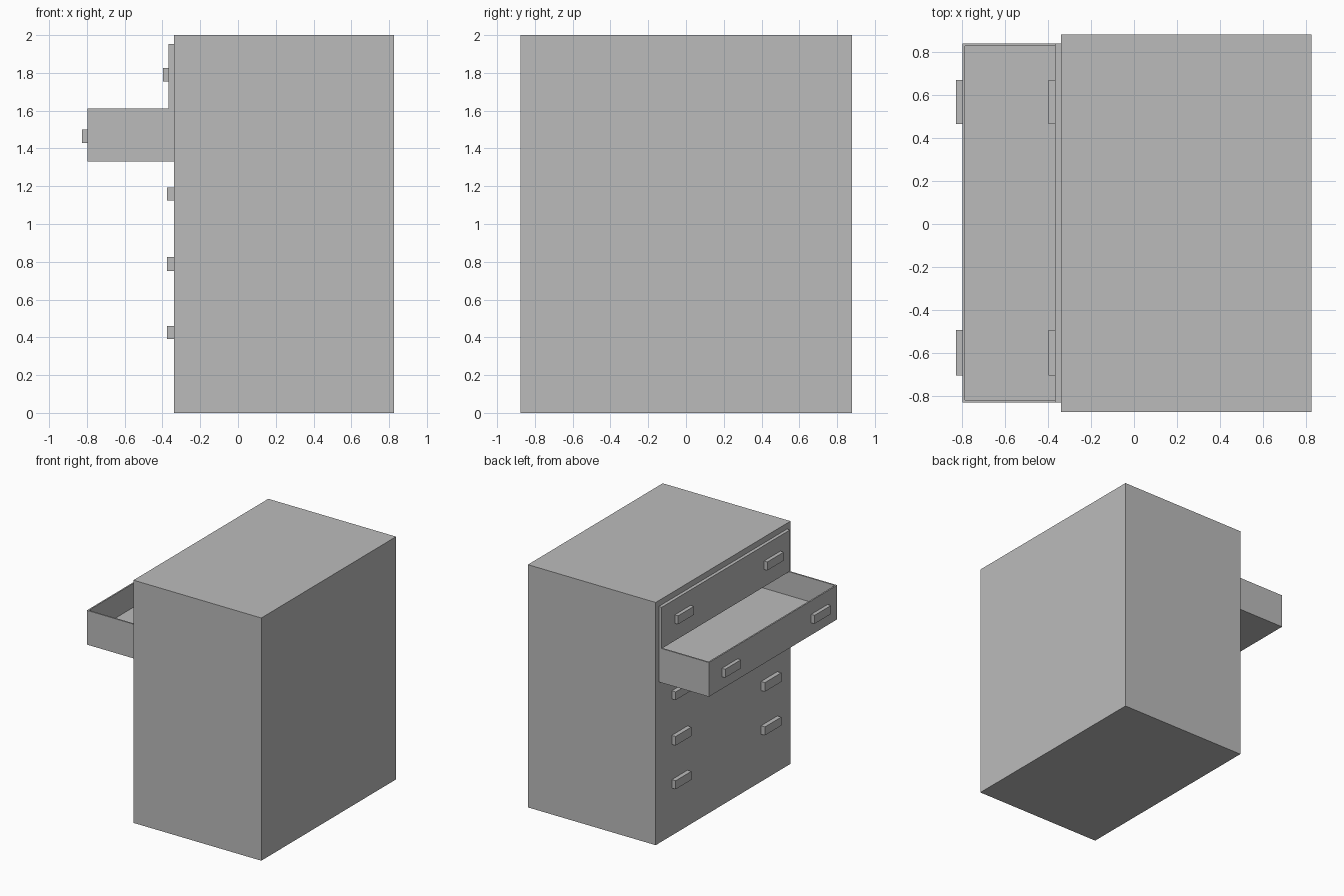
import bpy
import bmesh
from mathutils import Vector

if "Cube" in bpy.data.objects:
    bpy.data.objects.remove(bpy.data.objects["Cube"])

grey = bpy.data.materials.new("plain grey")
grey.diffuse_color = (0.5, 0.5, 0.5, 1)
grey.use_nodes = True
grey.node_tree.nodes["Principled BSDF"].inputs["Base Color"].default_value = grey.diffuse_color


def box(name, x, y, z):
    """Axis-aligned box from its (min, max) ranges."""
    bm = bmesh.new()
    bmesh.ops.create_cube(bm, size=1)
    lo = Vector((x[0], y[0], z[0]))
    hi = Vector((x[1], y[1], z[1]))
    for v in bm.verts:
        v.co = Vector([lo[i] if v.co[i] < 0 else hi[i] for i in range(3)])
    mesh = bpy.data.meshes.new(name)
    bm.to_mesh(mesh)
    bm.free()
    mesh.materials.append(grey)
    obj = bpy.data.objects.new(name, mesh)
    bpy.context.collection.objects.link(obj)
    return obj


FRONT = -0.34            # plane of the drawer fronts
WIDTH = (-0.83, 0.84)    # drawer width along y
OPEN_Z = (1.33, 1.612)   # height range of the open drawer

# Cabinet body with a cavity for the open drawer
body = box("cabinet_body", (FRONT, 0.825), (-0.875, 0.88), (0, 2))
cutter = box("drawer_cavity_cutter", (FRONT - 0.1, 0.6), WIDTH, OPEN_Z)
cutter.hide_render = True
cutter.hide_set(True)
cut = body.modifiers.new("drawer cavity", 'BOOLEAN')
cut.operation = 'DIFFERENCE'
cut.solver = 'EXACT'
cut.object = cutter

# Top drawer, pulled out slightly
box("top_drawer_front", (-0.367, FRONT), WIDTH, (OPEN_Z[1], 1.952))

# Open drawer: thin walls around a sunken floor
drawer = box("open_drawer", (-0.797, 0.33), WIDTH, OPEN_Z)
bm = bmesh.new()
bm.from_mesh(drawer.data)
bm.normal_update()
top = max(bm.faces, key=lambda f: f.calc_center_median().z)
bmesh.ops.inset_individual(bm, faces=[top], thickness=0.017)
floor = bmesh.ops.extrude_discrete_faces(bm, faces=[top])["faces"][0]
for v in floor.verts:
    v.co.z = 1.415
bmesh.ops.recalc_face_normals(bm, faces=bm.faces)
bm.to_mesh(drawer.data)
bm.free()

# Two handles on each of the five drawers: (front plane, bottom, top)
rows = [(-0.367, 1.755, 1.825), (-0.797, 1.43, 1.5), (FRONT, 1.125, 1.192),
        (FRONT, 0.75, 0.825), (FRONT, 0.39, 0.46)]
for i, (x, z0, z1) in enumerate(rows, 1):
    depth = 0.035 if x == FRONT else 0.03
    for side, y in (("left", (0.465, 0.67)), ("right", (-0.705, -0.492))):
        box(f"handle_{i}_{side}", (x - depth, x), y, (z0, z1))
